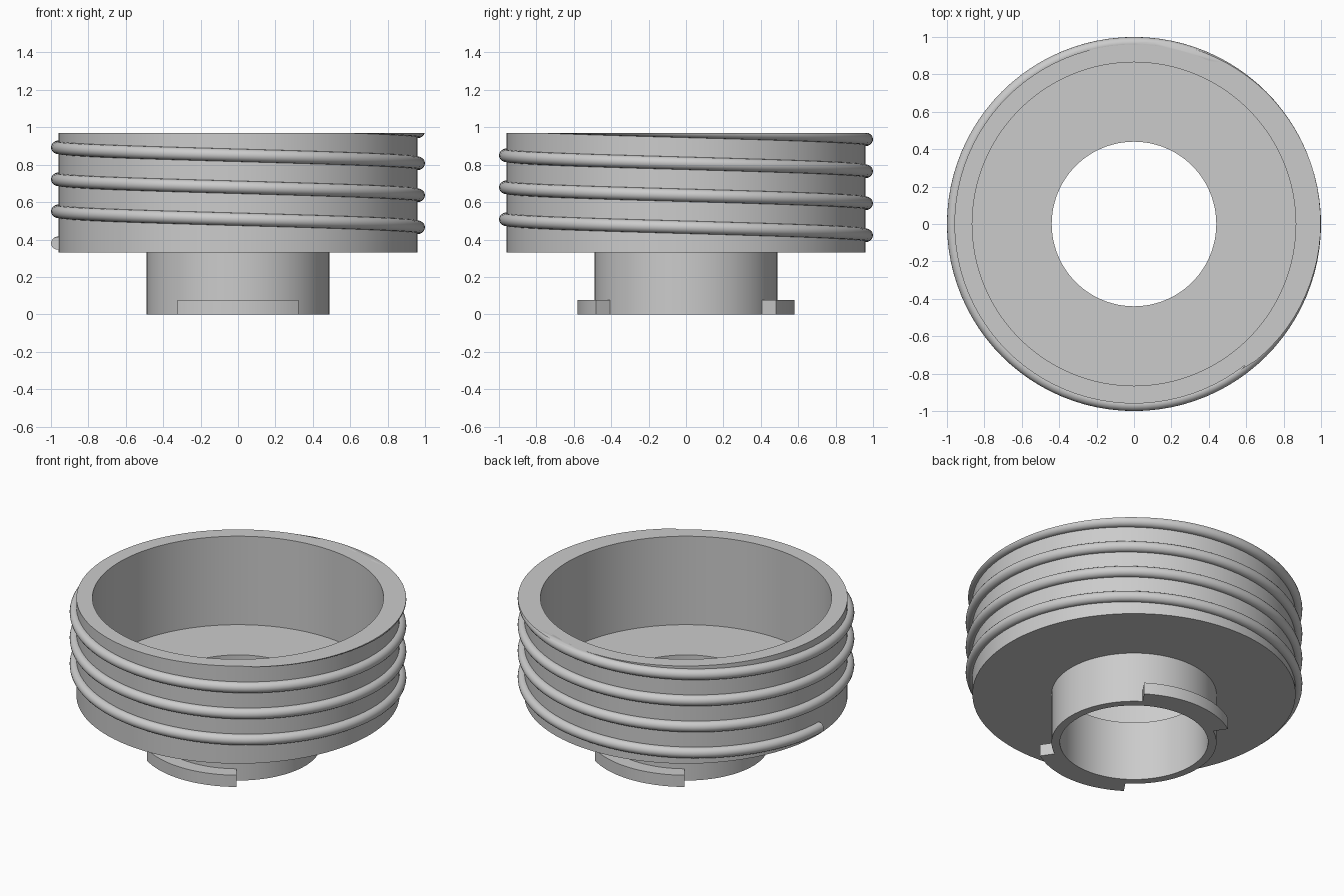
import bpy, bmesh
from math import cos, sin, pi, tau, radians

if "Cube" in bpy.data.objects:
    bpy.data.objects.remove(bpy.data.objects["Cube"])

grey = bpy.data.materials.new("plain grey")
grey.use_nodes = True
grey.diffuse_color = (0.6, 0.6, 0.6, 1)
grey.node_tree.nodes["Principled BSDF"].inputs["Base Color"].default_value = (0.6, 0.6, 0.6, 1)


def finish(bm, name):
    bmesh.ops.recalc_face_normals(bm, faces=bm.faces)
    mesh = bpy.data.meshes.new(name)
    bm.to_mesh(mesh)
    bm.free()
    mesh.materials.append(grey)
    obj = bpy.data.objects.new(name, mesh)
    bpy.context.collection.objects.link(obj)
    bpy.ops.object.select_all(action="DESELECT")
    obj.select_set(True)
    bpy.context.view_layer.objects.active = obj
    bpy.ops.object.shade_smooth_by_angle(angle=radians(35))
    return obj


def sweep(profile, path, closed):
    """Carry a closed (radius, height) profile along (angle, rise) steps."""
    bm = bmesh.new()
    rings = [[bm.verts.new((r * cos(a), r * sin(a), z + rise)) for r, z in profile]
             for a, rise in path]
    pairs = list(zip(rings, rings[1:]))
    if closed:
        pairs.append((rings[-1], rings[0]))
    else:
        bm.faces.new(rings[0])
        bm.faces.new(rings[-1])
    n = len(profile)
    for a, b in pairs:
        for i in range(n):
            j = (i + 1) % n
            bm.faces.new((a[i], a[j], b[j], b[i]))
    return bm


# Cup with its floor and hollow neck, turned as one profile
TOP, FLOOR, BASE = 0.97, 0.39, 0.33
cup = [(0.44, 0), (0.49, 0), (0.49, BASE), (0.96, BASE),
       (0.96, TOP), (0.865, TOP), (0.865, FLOOR), (0.44, FLOOR)]
steps = 96
finish(sweep(cup, [(tau * i / steps, 0) for i in range(steps)], True), "cup_and_neck")

# Round screw thread winding up the wall, trimmed flush with the rim
TUBE, PITCH, TURNS, START = 0.034, 0.171, 3.7, 0.38
circle = [(1 - TUBE + TUBE * cos(tau * k / 16), START + TUBE * sin(tau * k / 16))
          for k in range(16)]
count = int(TURNS * steps)
path = [(pi - tau * i / steps, PITCH * i / steps) for i in range(count + 1)]
thread = sweep(circle, path, False)
cut = bmesh.ops.bisect_plane(thread, geom=thread.verts[:] + thread.edges[:] + thread.faces[:],
                             plane_co=(0, 0, TOP), plane_no=(0, 0, 1), clear_outer=True)
bmesh.ops.holes_fill(thread, edges=[e for e in thread.edges if e.is_boundary], sides=0)
finish(thread, "screw_thread")

# Two curved locking lugs at the foot of the neck, front and back
lug = [(0.47, 0), (0.58, 0), (0.58, 0.077), (0.47, 0.077)]
for name, middle in (("front_lug", -90), ("back_lug", 90)):
    arc = [(radians(middle - 34 + 68 * i / 18), 0) for i in range(19)]
    finish(sweep(lug, arc, False), name)
